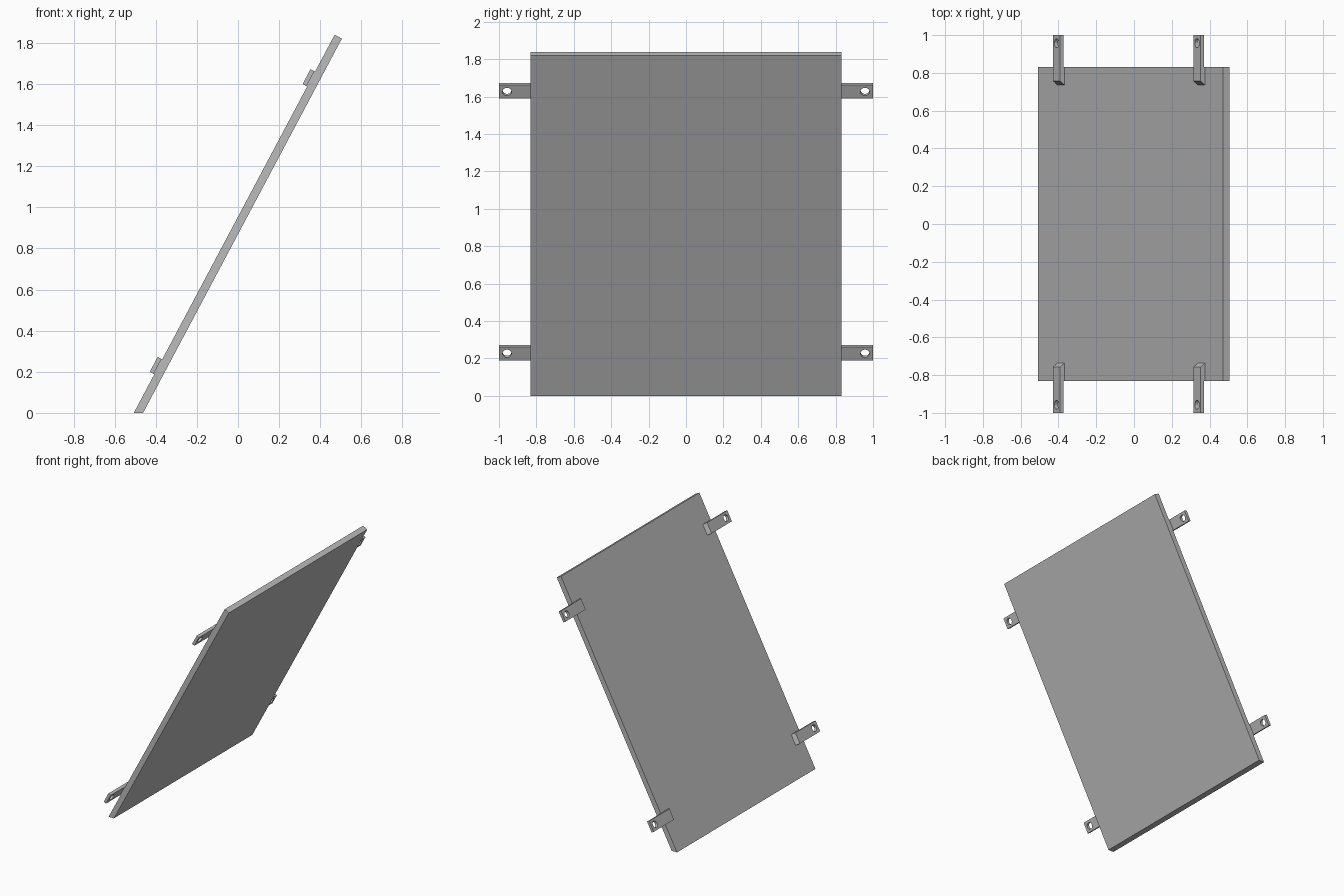
import bpy
import bmesh
from mathutils import Vector

cube = bpy.data.objects.get("Cube")
if cube:
    bpy.data.objects.remove(cube, do_unlink=True)

grey = bpy.data.materials.new("plain grey")
grey.use_nodes = True
grey.diffuse_color = (0.5, 0.5, 0.5, 1)
grey.node_tree.nodes["Principled BSDF"].inputs["Base Color"].default_value = (0.5, 0.5, 0.5, 1)

# Tilted frame: along the slope, across the board, out of its upper face
FOOT = Vector((-0.507, 0, 0))
SLOPE = Vector((0.469, 0, 0.883)).normalized()
SIDE = Vector((0, 1, 0))
OUT = Vector((-SLOPE.z, 0, SLOPE.x))
THICK, HALF, LENGTH = 0.04, 0.832, 2.083


def place(u, y, n):
    return FOOT + SLOPE * u + SIDE * y + OUT * n


def prism(name, profile, offset):
    """Solid made by sweeping a closed profile along an offset."""
    bm = bmesh.new()
    face = bm.faces.new([bm.verts.new(p) for p in profile])
    swept = bmesh.ops.extrude_face_region(bm, geom=[face])
    moved = [v for v in swept["geom"] if isinstance(v, bmesh.types.BMVert)]
    bmesh.ops.translate(bm, verts=moved, vec=offset)
    bmesh.ops.recalc_face_normals(bm, faces=bm.faces)
    mesh = bpy.data.meshes.new(name)
    bm.to_mesh(mesh)
    bm.free()
    mesh.materials.append(grey)
    obj = bpy.data.objects.new(name, mesh)
    bpy.context.collection.objects.link(obj)
    return obj


# Leaning board, its foot cut level with the ground
under_foot = FOOT + Vector((THICK / SLOPE.z, 0, 0))
shift = SIDE * -HALF
prism("board",
      [FOOT + shift, under_foot + shift,
       place(LENGTH, -HALF, -THICK), place(LENGTH, -HALF, 0)],
      SIDE * 2 * HALF)


# Mounting tab: chamfered inner end, slightly raised strip past the edge, bolt hole
def mounting_tab(name, start, side):
    width, height, lift = 0.082, 0.025, 0.004
    outline = [(0.737, 0), (HALF, 0), (HALF, lift), (1, lift),
               (1, height), (0.757, height)]
    tab = prism(name, [place(start, side * y, n) for y, n in outline], SLOPE * width)

    bpy.ops.mesh.primitive_cylinder_add(
        vertices=20, radius=0.024, depth=0.1,
        location=place(start + width / 2, side * 0.957, height / 2),
        rotation=OUT.to_track_quat("Z", "Y").to_euler())
    cutter = bpy.context.object
    cutter.hide_render = True
    cutter.data.materials.append(grey)
    hole = tab.modifiers.new("bolt hole", "BOOLEAN")
    hole.operation = "DIFFERENCE"
    hole.solver = "EXACT"
    hole.object = cutter
    bpy.context.view_layer.objects.active = tab
    bpy.ops.object.modifier_apply(modifier=hole.name)
    bpy.data.objects.remove(cutter, do_unlink=True)


for level, start in (("lower", 0.213), ("upper", 1.798)):
    for end, side in (("front", -1), ("back", 1)):
        mounting_tab(f"{level}_{end}_tab", start, side)
